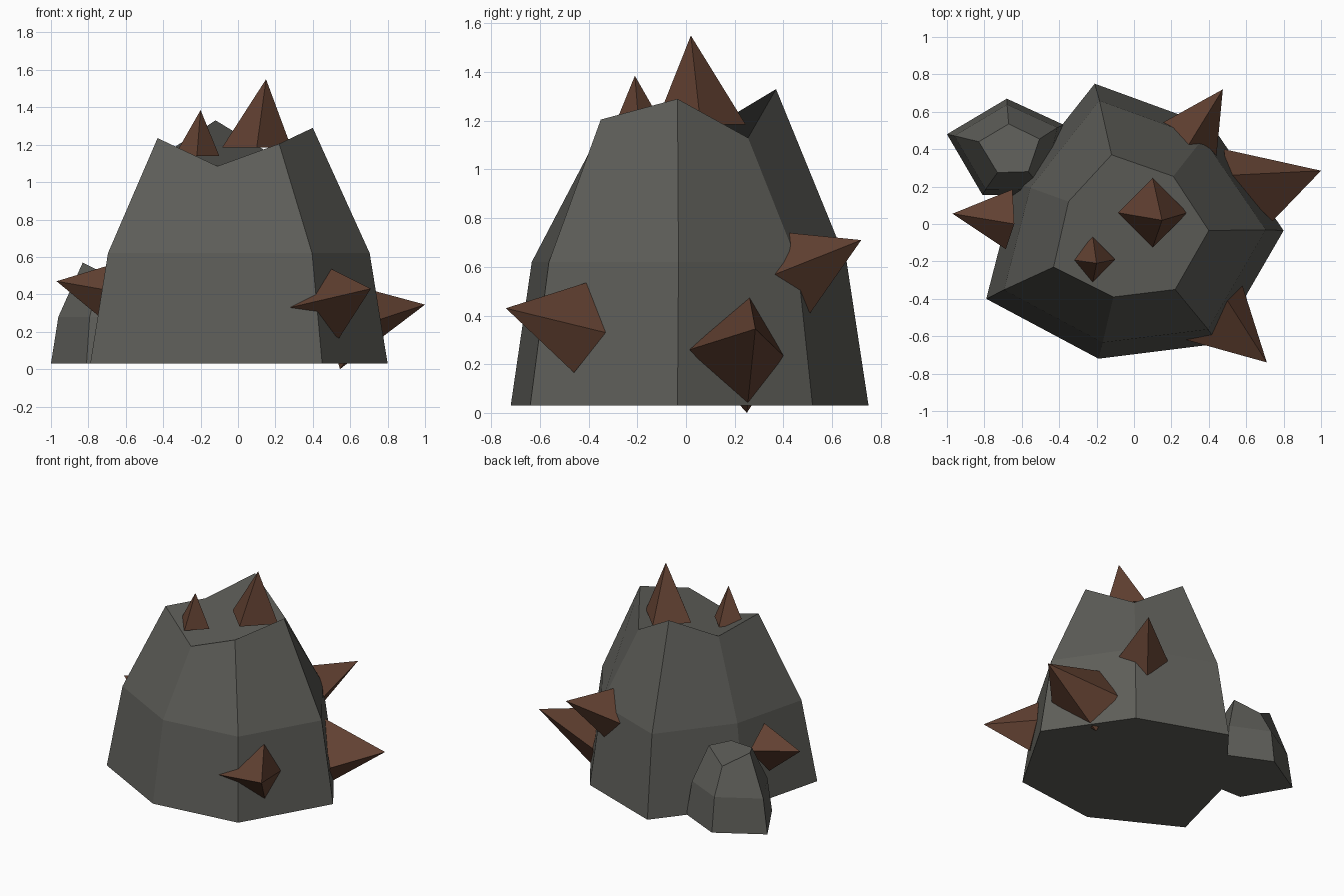
import bpy, bmesh
from mathutils import Vector

if "Cube" in bpy.data.objects:
    bpy.data.objects.remove(bpy.data.objects["Cube"])


def material(name, rgb):
    m = bpy.data.materials.new(name)
    m.diffuse_color = (*rgb, 1)
    m.use_nodes = True
    m.node_tree.nodes["Principled BSDF"].inputs["Base Color"].default_value = m.diffuse_color
    return m


STONE = material("dark stone grey", (0.112, 0.112, 0.100))
SPIKE = material("dark rust brown", (0.120, 0.052, 0.031))


def finish(name, bm, mat):
    bmesh.ops.recalc_face_normals(bm, faces=bm.faces[:])
    mesh = bpy.data.meshes.new(name)
    bm.to_mesh(mesh)
    bm.free()
    mesh.materials.append(mat)
    bpy.context.collection.objects.link(bpy.data.objects.new(name, mesh))


def boulder(name, centre, base, top, z_mid):
    """Flat-sided rock: base ring, slightly smaller middle ring, uneven top ring."""
    bm = bmesh.new()
    c = Vector(centre)
    low = [Vector(p) for p in base]
    mid = [c + (p - c) * 0.88 for p in low]
    rings = [[bm.verts.new((p.x, p.y, 0.03)) for p in low],
             [bm.verts.new((p.x, p.y, z_mid)) for p in mid],
             [bm.verts.new(p) for p in top]]
    n = len(base)
    for a, b in zip(rings, rings[1:]):
        for i in range(n):
            j = (i + 1) % n
            bm.faces.new((a[i], a[j], b[j], b[i]))
    bm.faces.new(rings[0][::-1])
    bm.faces.new(rings[2])
    finish(name, bm, STONE)


def spike(name, tip, corners):
    """Four-sided thorn."""
    bm = bmesh.new()
    t = bm.verts.new(tip)
    ring = [bm.verts.new(p) for p in corners]
    for i in range(4):
        bm.faces.new((ring[i], ring[(i + 1) % 4], t))
    bm.faces.new(ring[::-1])
    finish(name, bm, SPIKE)


def diamond(x, y, z, r):
    return [(x + r, y, z), (x, y + r, z), (x - r, y, z), (x, y - r, z)]


# Rocks
boulder("main_rock", (0, 0),
        [(0.80, -0.035), (0.45, -0.64), (-0.19, -0.72), (-0.79, -0.40),
         (-0.63, 0.22), (-0.21, 0.75), (0.42, 0.52)],
        [(0.40, -0.035, 1.29), (0.22, -0.35, 1.205), (-0.11, -0.39, 1.085),
         (-0.43, -0.23, 1.235), (-0.35, 0.12, 1.18), (-0.12, 0.37, 1.33),
         (0.21, 0.255, 1.13)], 0.62)
boulder("small_rock", (-0.67, 0.41),
        [(-1.0, 0.48), (-0.68, 0.67), (-0.375, 0.53), (-0.46, 0.15), (-0.81, 0.155)],
        [(-0.83, 0.44, 0.57), (-0.67, 0.535, 0.465), (-0.505, 0.455, 0.545),
         (-0.565, 0.28, 0.53), (-0.73, 0.275, 0.52)], 0.28)

# Spikes on top
spike("large_top_spike", (0.15, 0.02, 1.55), diamond(0.10, 0.06, 1.185, 0.185))
spike("small_top_spike", (-0.20, -0.21, 1.385), diamond(-0.22, -0.19, 1.14, 0.12))

# Spikes around the sides
spike("front_spike", (0.71, -0.74, 0.43),
      [(0.50, -0.41, 0.535), (0.58, -0.33, 0.33), (0.54, -0.46, 0.165), (0.28, -0.62, 0.33)])
spike("right_spike", (1.0, 0.285, 0.345),
      [(0.50, 0.26, 0.48), (0.74, 0.015, 0.26), (0.545, 0.25, 0.0), (0.48, 0.40, 0.235)])
spike("back_spike", (0.475, 0.72, 0.71),
      [(0.29, 0.42, 0.74), (0.44, 0.355, 0.565), (0.31, 0.51, 0.41), (0.15, 0.54, 0.56)])
spike("left_spike", (-0.97, 0.055, 0.47),
      [(-0.64, 0.0, 0.57), (-0.65, 0.185, 0.44), (-0.68, 0.0, 0.23), (-0.685, -0.135, 0.42)])
